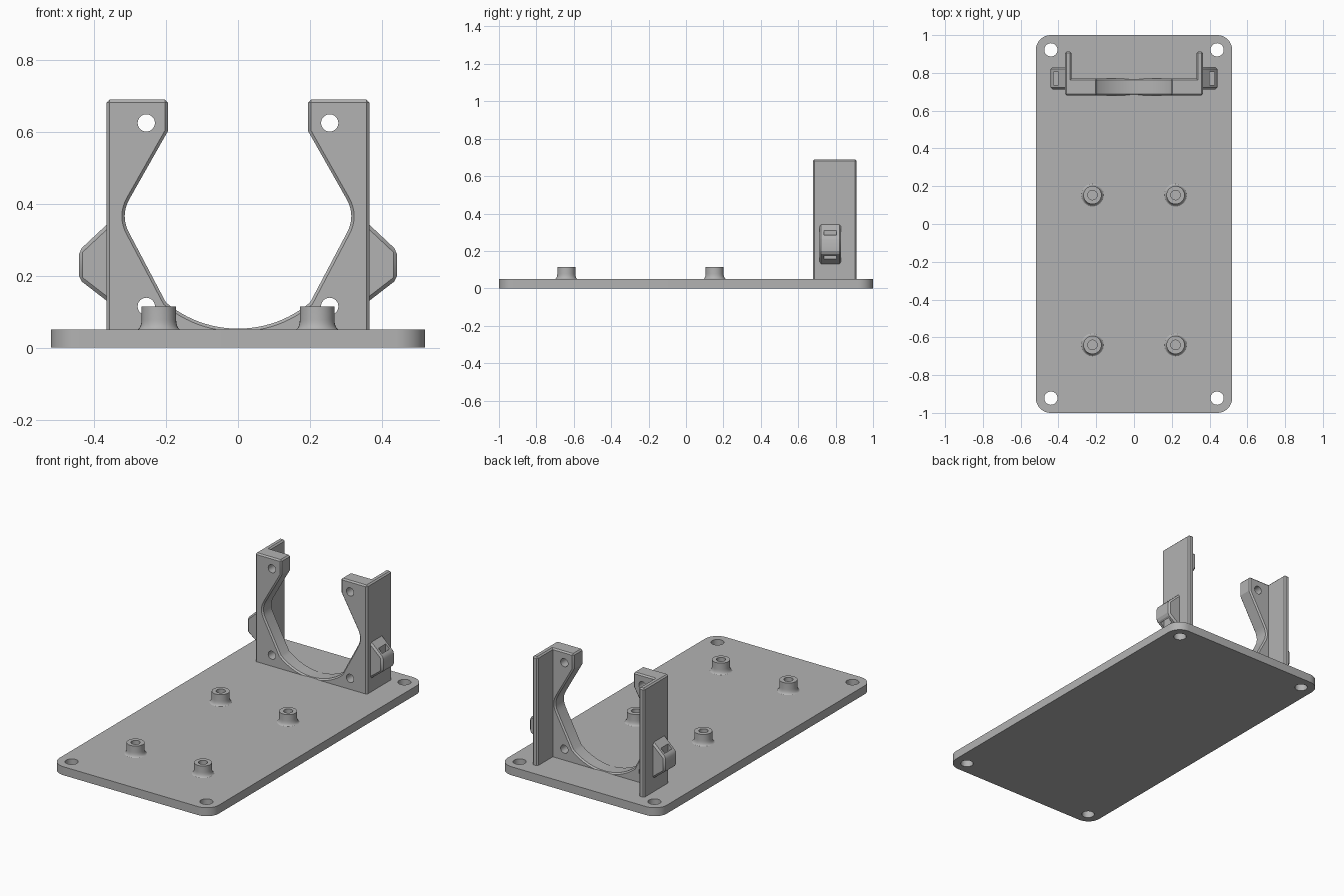
import bpy, bmesh
from math import sin, cos, pi, radians
from mathutils import Vector

cube = bpy.data.objects.get("Cube")
if cube:
    bpy.data.objects.remove(cube, do_unlink=True)

grey = bpy.data.materials.new("plain grey")
grey.use_nodes = True
colour = (0.45, 0.45, 0.45, 1)
grey.diffuse_color = colour
grey.node_tree.nodes["Principled BSDF"].inputs["Base Color"].default_value = colour


def make_object(name, bm):
    bmesh.ops.recalc_face_normals(bm, faces=bm.faces)
    mesh = bpy.data.meshes.new(name)
    bm.to_mesh(mesh)
    bm.free()
    mesh.materials.append(grey)
    obj = bpy.data.objects.new(name, mesh)
    bpy.context.collection.objects.link(obj)
    return obj


def prism(name, outline, direction):
    """Extrude a closed outline of 3D points along a direction."""
    bm = bmesh.new()
    face = bm.faces.new([bm.verts.new(p) for p in outline])
    moved = bmesh.ops.extrude_face_region(bm, geom=[face])["geom"]
    bmesh.ops.translate(bm, vec=direction,
                        verts=[v for v in moved if isinstance(v, bmesh.types.BMVert)])
    return make_object(name, bm)


def box(name, low, high):
    (x0, y0, z0), (x1, y1, z1) = low, high
    base = [(x0, y0, z0), (x1, y0, z0), (x1, y1, z0), (x0, y1, z0)]
    return prism(name, base, (0, 0, z1 - z0))


def rod(centre, radius, direction):
    """Round cutter; lies along y or stands along z."""
    along_y = direction[1] != 0
    ring = []
    for i in range(32):
        a, b = radius * cos(i * pi / 16), radius * sin(i * pi / 16)
        ring.append(Vector(centre) + Vector((a, 0, b) if along_y else (a, b, 0)))
    return prism("cutter", ring, direction)


def finish(obj, bevel=0, cutters=()):
    """Chamfer the edges, cut the holes, bake the result and smooth it."""
    if bevel:
        mod = obj.modifiers.new("chamfer", "BEVEL")
        mod.width, mod.segments = bevel, 1
        mod.limit_method, mod.angle_limit = "ANGLE", radians(40)
        mod.use_clamp_overlap = False
    for cutter in cutters:
        mod = obj.modifiers.new("hole", "BOOLEAN")
        mod.operation, mod.solver, mod.object = "DIFFERENCE", "EXACT", cutter
    deps = bpy.context.evaluated_depsgraph_get()
    baked = bpy.data.meshes.new_from_object(obj.evaluated_get(deps))
    obj.modifiers.clear()
    obj.data = baked
    for cutter in cutters:
        bpy.data.objects.remove(cutter, do_unlink=True)
    bpy.ops.object.select_all(action="DESELECT")
    obj.select_set(True)
    bpy.context.view_layer.objects.active = obj
    bpy.ops.object.shade_smooth_by_angle(angle=radians(25))


def curve(a, b, c, steps):
    """Points on a quadratic curve from a to c, pulled toward b."""
    a, b, c = Vector(a), Vector(b), Vector(c)
    ts = [i / steps for i in range(steps + 1)]
    return [a * (1 - t) ** 2 + b * 2 * t * (1 - t) + c * t * t for t in ts]


SIDES = (("left", 1), ("right", -1))
THICK = 0.05

# Base plate with rounded corners and four mounting holes
outline = []
for k, (sx, sy) in enumerate(((1, 1), (-1, 1), (-1, -1), (1, -1))):
    for i in range(13):
        a = (k + i / 12) * pi / 2
        outline.append((sx * 0.44 + 0.08 * cos(a), sy * 0.92 + 0.08 * sin(a), 0))
plate = prism("base_plate", outline, (0, 0, THICK))
finish(plate, cutters=[rod((sx * 0.44, sy * 0.922, -0.1), 0.035, (0, 0, 0.3))
                       for sx in (1, -1) for sy in (1, -1)])

# Board standoffs: turned profile with a flared foot and a blind hole
profile = [(0, 0.052), (0.025, 0.052), (0.025, 0.115), (0.048, 0.115)]
profile += [tuple(p) for p in curve((0.048, 0.078), (0.049, 0.053), (0.062, 0.049), 6)]
for side, sx in SIDES:
    for place, y in (("front", -0.64), ("middle", 0.153)):
        bm = bmesh.new()
        verts = [bm.verts.new((r, 0, z)) for r, z in profile]
        edges = [bm.edges.new(pair) for pair in zip(verts, verts[1:])]
        bmesh.ops.spin(bm, geom=verts + edges, cent=(0, 0, 0), axis=(0, 0, 1),
                       angle=2 * pi, steps=32, use_merge=True)
        bmesh.ops.remove_doubles(bm, verts=bm.verts, dist=0.0001)
        standoff = make_object(f"{place}_{side}_standoff", bm)
        standoff.location = (sx * 0.22, y, 0)
        finish(standoff)

# Upright bracket panel with a rounded, waisted opening
half = [(0.365, 0.02), (0.365, 0.69), (0.195, 0.69), (0.195, 0.602)]
half += [tuple(p) for p in curve((0.301, 0.415), (0.328, 0.367), (0.303, 0.32), 10)]
for i in range(13):
    a = radians(-50 - 40 * i / 12)
    half.append((0.312 * cos(a), 0.365 + 0.312 * sin(a)))
half[-1] = (0, half[-1][1])
full = half + [(-x, z) for x, z in reversed(half[:-1])]
panel = prism("bracket_panel", [(x, 0.68, z) for x, z in full], (0, 0.09, 0))
finish(panel, 0.008, [rod((sx * 0.255, 0.6, z), 0.024, (0, 0.3, 0))
                      for sx in (1, -1) for z in (0.115, 0.625)])

for side, sx in SIDES:
    # Side wall behind the panel
    x0, x1 = sorted((sx * 0.33, sx * 0.365))
    wall = box(f"{side}_bracket_wall", (x0, 0.72, 0.02), (x1, 0.912, 0.69))
    finish(wall, 0.008)

    # Outer strap lug with a vertical slot
    lug_shape = ((0.345, 0.361), (0.442, 0.27), (0.442, 0.19), (0.345, 0.115))
    lug = prism(f"{side}_strap_lug", [(sx * x, 0.713, z) for x, z in lug_shape],
                (0, 0.117, 0))
    x0, x1 = sorted((sx * 0.4, sx * 0.425))
    finish(lug, 0.01, [box("cutter", (x0, 0.737, 0.1), (x1, 0.805, 0.4))])
